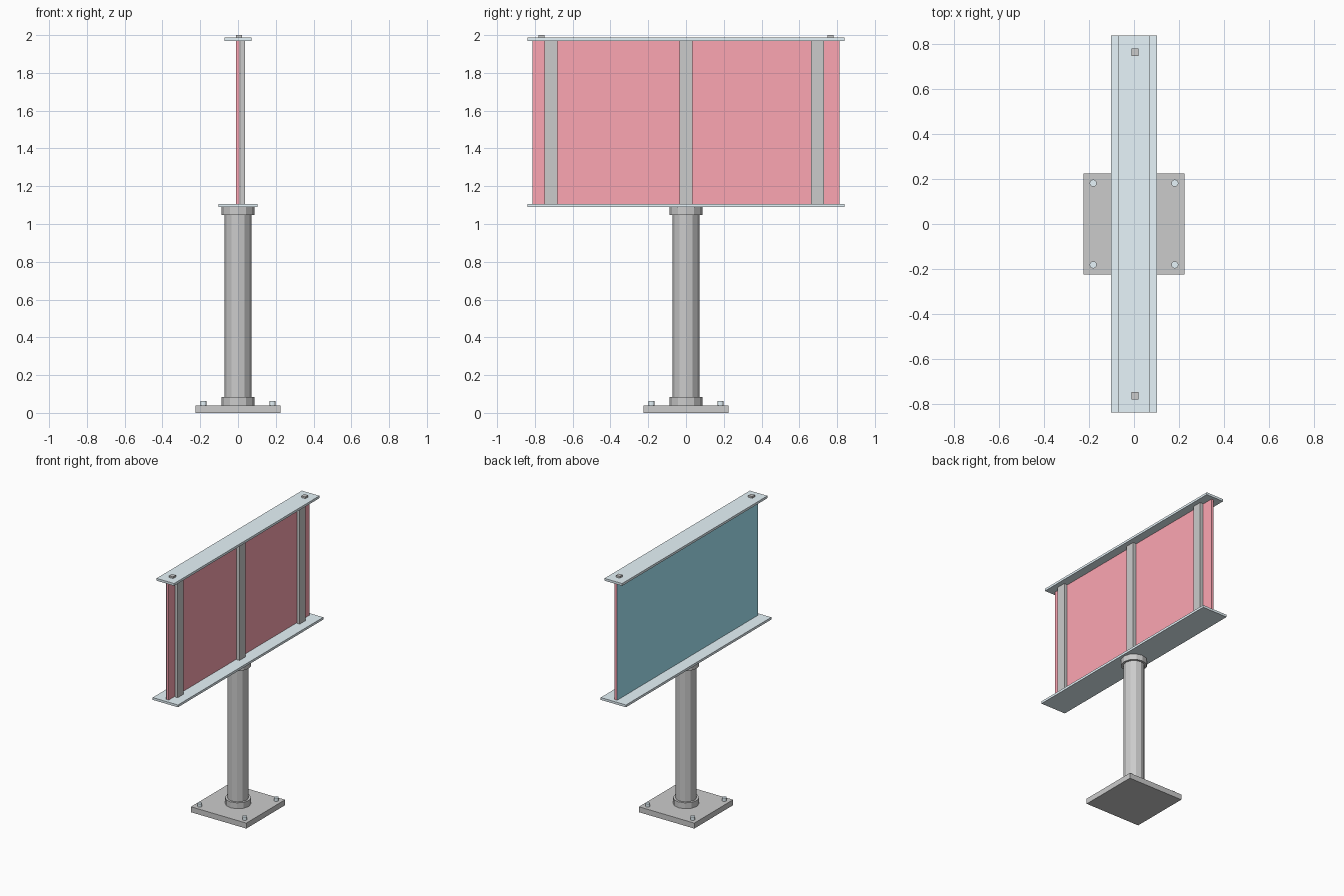
import bpy, math

if "Cube" in bpy.data.objects:
    bpy.data.objects.remove(bpy.data.objects["Cube"])


def material(name, rgb):
    m = bpy.data.materials.new(name)
    m.diffuse_color = (*rgb, 1)
    m.use_nodes = True
    m.node_tree.nodes["Principled BSDF"].inputs["Base Color"].default_value = m.diffuse_color
    return m


STEEL = material("pale_steel", (0.80, 0.91, 0.96))
RED = material("red_panel", (0.98, 0.38, 0.45))
BLUE = material("blue_screen", (0.40, 0.86, 1.0))


def finish(name, mat):
    ob = bpy.context.object
    ob.name = name
    if mat:
        ob.data.materials.append(mat)
    return ob


def box(name, x, y, z, mat=None):
    """Box given as (min, max) ranges on each axis."""
    bpy.ops.mesh.primitive_cube_add(size=1, location=[sum(r) / 2 for r in (x, y, z)])
    bpy.context.object.scale = [r[1] - r[0] for r in (x, y, z)]
    bpy.ops.object.transform_apply(location=False, rotation=False, scale=True)
    return finish(name, mat)


def cylinder(name, radius, z, x=0, y=0, mat=None):
    bpy.ops.mesh.primitive_cylinder_add(vertices=12, radius=radius, depth=z[1] - z[0],
                                        location=(x, y, sum(z) / 2))
    return finish(name, mat)


# Base plate with four corner bolts
box("base_plate", (-0.224, 0.224), (-0.224, 0.224), (0, 0.04))
for i, (sx, sy) in enumerate([(-1, -1), (1, -1), (-1, 1), (1, 1)]):
    cylinder(f"bolt_{i + 1}", 0.016, (0.038, 0.063), sx * 0.182, sy * 0.182, STEEL)

# Post with a collar at each end
cylinder("post", 0.071, (0.04, 1.09))
cylinder("lower_collar", 0.087, (0.04, 0.083))
cylinder("upper_collar", 0.087, (1.048, 1.09))

# Flat rails below and above the sign
box("lower_rail", (-0.102, 0.102), (-0.84, 0.84), (1.09, 1.107), STEEL)
box("upper_rail", (-0.071, 0.071), (-0.84, 0.84), (1.97, 1.987), STEEL)
for side, s in (("left", -1), ("right", 1)):
    y = s * 0.765
    box(f"{side}_top_stub", (-0.011, 0.021), (y - 0.016, y + 0.016), (1.98, 2.0))

# Red panel, with a thin blue screen on its far face
box("panel", (-0.011, 0.008), (-0.813, 0.813), (1.107, 1.97), RED)
bpy.ops.mesh.primitive_plane_add(size=1, location=(-0.012, 0, 1.5385),
                                 rotation=(0, -math.pi / 2, 0))
bpy.context.object.scale = (0.863, 1.626, 1)
finish("screen", BLUE)

# Upright struts behind the panel
for name, y in (("left", -0.715), ("middle", 0), ("right", 0.696)):
    box(f"{name}_strut", (0.013, 0.036), (y - 0.034, y + 0.034), (1.107, 1.97))
